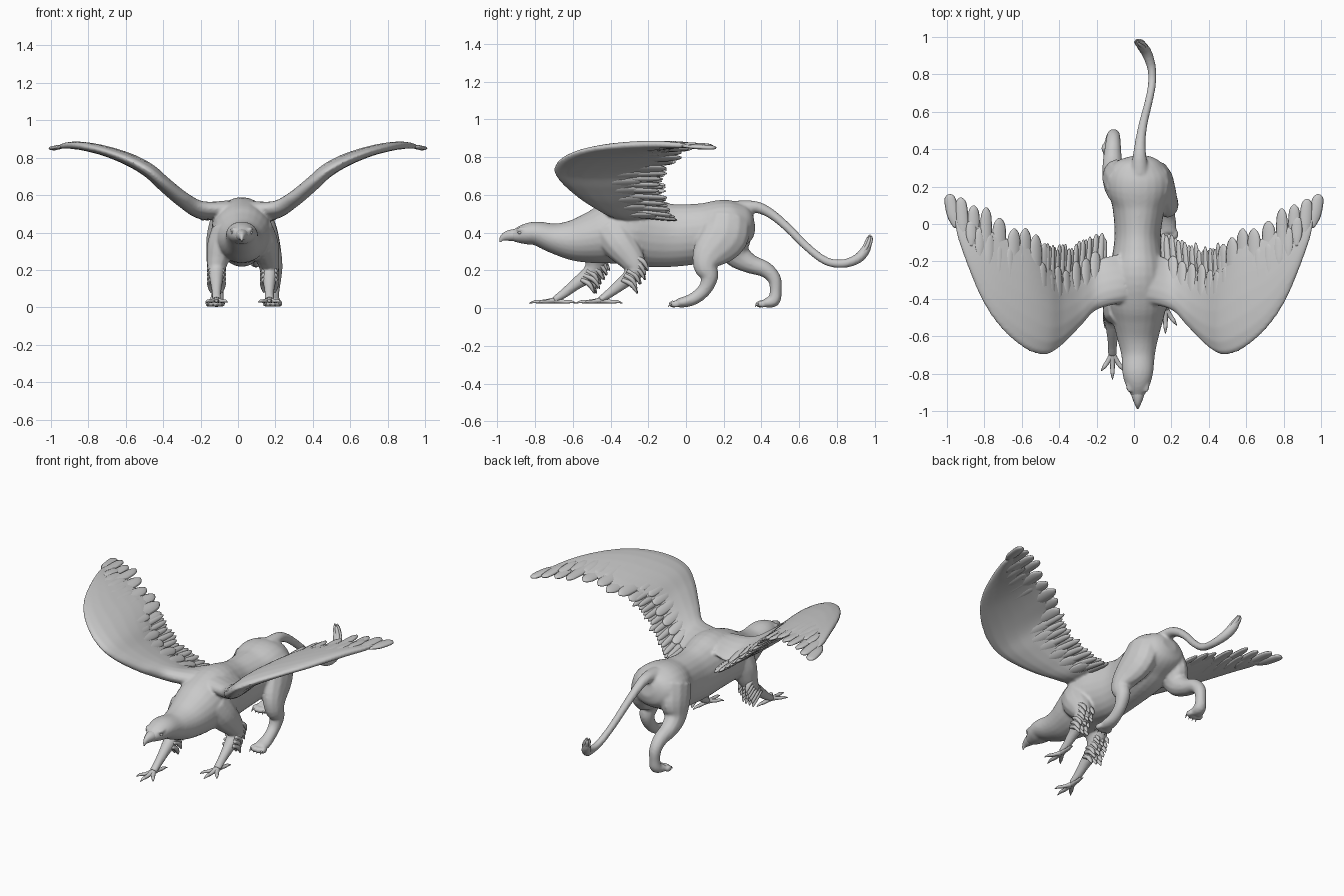
import bpy, bmesh, math, random
from mathutils import Vector, Matrix

random.seed(4)
cube = bpy.data.objects.get("Cube")
if cube:
    bpy.data.objects.remove(cube, do_unlink=True)

GREY = (0.59, 0.59, 0.59, 1)
grey = bpy.data.materials.new("stone grey")
grey.use_nodes = True
grey.diffuse_color = GREY
bsdf = next(n for n in grey.node_tree.nodes if n.type == 'BSDF_PRINCIPLED')
bsdf.inputs["Base Color"].default_value = GREY
bsdf.inputs["Roughness"].default_value = 0.7


def spline(pts, steps):
    """Smooth curve through tuples of any length."""
    p = [pts[0]] + list(pts) + [pts[-1]]
    out = []
    for i in range(1, len(p) - 2):
        for k in range(steps):
            t = k / steps
            out.append(tuple(
                b + 0.5 * t * (c - a + t * (2 * a - 5 * b + 4 * c - d + t * (3 * (b - c) + d - a)))
                for a, b, c, d in zip(p[i - 1], p[i], p[i + 1], p[i + 2])))
    return out + [tuple(pts[-1])]


def loft(bm, rings):
    """Skin a list of closed rings and cap both ends."""
    vs = [[bm.verts.new(v) for v in r] for r in rings]
    n = len(vs[0])
    for a, b in zip(vs, vs[1:]):
        for i in range(n):
            bm.faces.new((a[i], a[(i + 1) % n], b[(i + 1) % n], b[i]))
    bm.faces.new(vs[0][::-1])
    bm.faces.new(vs[-1])


def tube(bm, pts, side=(1, 0, 0), n=12, steps=4):
    """Elliptic tube through (x, y, z, half width, half height)."""
    p = spline(pts, steps)
    rings = []
    for i, q in enumerate(p):
        t = (Vector(p[min(i + 1, len(p) - 1)][:3]) - Vector(p[max(i - 1, 0)][:3])).normalized()
        s = Vector(side)
        s = (s - t * s.dot(t)).normalized()
        u = t.cross(s)
        rings.append([Vector(q[:3]) + s * (max(q[3], .001) * math.cos(a)) + u * (max(q[4], .001) * math.sin(a))
                      for a in (math.tau * k / n for k in range(n))])
    loft(bm, rings)


def ball(bm, pos, size):
    bmesh.ops.create_uvsphere(bm, u_segments=14, v_segments=10, radius=1,
                              matrix=Matrix.Translation(pos) @ Matrix.Diagonal((*size, 1)))


def finish(bm, name, voxel=0):
    bmesh.ops.recalc_face_normals(bm, faces=bm.faces)
    for f in bm.faces:
        f.smooth = True
    me = bpy.data.meshes.new(name)
    bm.to_mesh(me)
    bm.free()
    me.materials.append(grey)
    ob = bpy.data.objects.new(name, me)
    bpy.context.collection.objects.link(ob)
    if voxel:
        m = ob.modifiers.new("blend", 'REMESH')
        m.mode, m.voxel_size, m.use_smooth_shade = 'VOXEL', voxel, True
        s = ob.modifiers.new("soften", 'SMOOTH')
        s.factor, s.iterations = 0.5, 6


# Wing stations: leading edge, feather tip line, half thickness, share of chord that is solid
STATIONS = spline([
    (.04, -.42, .525, .10, -.06, .53, .06, .72), (.20, -.46, .535, .17, -.05, .47, .06, .68),
    (.30, -.56, .585, .27, -.08, .54, .055, .7), (.40, -.66, .665, .38, -.11, .64, .052, .75),
    (.48, -.70, .73, .46, -.10, .73, .05, .8), (.58, -.67, .785, .56, -.02, .79, .045, .86),
    (.70, -.57, .83, .68, .01, .835, .037, .86), (.80, -.43, .855, .79, .09, .86, .032, .8),
    (.88, -.25, .868, .89, .13, .862, .026, .7), (.94, -.08, .865, .99, .16, .85, .017, .65)], 6)
LAST = len(STATIONS) - 1


def wing_frame(i, m):
    """Leading point, tip point, sheet normal, span direction, thickness."""
    q = STATIONS[i]
    a, b = STATIONS[max(i - 1, 0)], STATIONS[min(i + 1, LAST)]
    slope = (b[2] - a[2]) / (b[0] - a[0])
    return (Vector((m * q[0], q[1], q[2])), Vector((m * q[3], q[4], q[5])),
            Vector((-m * slope, 0, 1)).normalized(), Vector((m, 0, slope)).normalized(), q[6])


def wing_core(bm, m):
    rings = []
    for i in range(LAST + 1):
        lead, tip, nor, _, th = wing_frame(i, m)
        ring = []
        for k in range(16):
            a = math.tau * k / 16
            c = (1 - math.cos(a)) / 2
            ring.append(lead.lerp(tip, STATIONS[i][7] * c) + nor * (th * math.sin(a) * (1 - .55 * c)))
        rings.append(ring)
    loft(bm, rings)


def wing_feather(bm, i, m, start, end, lift, width, thick=.009):
    """One flat round-ended feather along the chord; lift is a share of the thickness."""
    lead, tip, nor, span, th = wing_frame(i, m)
    pts = []
    for f, w in ((0, .3), (.3, .9), (.6, 1), (.85, .88), (.95, .6), (1, .15)):
        pos = lead.lerp(tip, start + (end - start) * f) + nor * (th * lift * (1 - .7 * f))
        pts.append((*pos, width * w, thick * (.2 + .8 * w)))
    tube(bm, pts, span, 8, 3)


# Torso, neck and head; flesh of the limbs and tail is blended into it
body = bmesh.new()
tube(body, [(x, y, z, w, h) for y, x, z, w, h in (
    (-.925, .02, .384, .03, .026), (-.895, .02, .386, .047, .04), (-.85, .02, .392, .069, .055),
    (-.79, .02, .395, .083, .064), (-.70, .022, .37, .09, .08), (-.60, .02, .36, .113, .109),
    (-.50, .02, .372, .14, .137), (-.40, .02, .395, .16, .163), (-.28, .02, .41, .16, .18),
    (-.17, .02, .392, .137, .176), (-.05, .02, .385, .124, .165), (.10, .025, .4, .143, .157),
    (.20, .025, .432, .172, .144), (.28, .027, .447, .16, .122), (.335, .03, .46, .11, .09),
    (.36, .03, .465, .05, .045))], n=24)

# Tail
tube(body, [(.03, .27, .53, .05, .04), (.03, .37, .535, .036, .032), (.035, .45, .50, .028, .026),
            (.05, .54, .425, .024, .023), (.075, .64, .325, .022, .022), (.095, .74, .25, .022, .022),
            (.095, .83, .235, .024, .023), (.07, .91, .262, .029, .027), (.04, .955, .315, .028, .025),
            (.02, .975, .375, .012, .012)])

# Front legs, one stepping ahead of the other
tube(body, [(.10, -.40, .42, .085, .11), (.135, -.35, .34, .082, .095), (.16, -.285, .255, .062, .07),
            (.168, -.27, .195, .05, .05), (.168, -.34, .13, .034, .034), (.168, -.41, .075, .025, .025),
            (.168, -.455, .042, .026, .018)])
tube(body, [(-.06, -.44, .40, .085, .11), (-.09, -.46, .32, .078, .085), (-.11, -.475, .245, .058, .063),
            (-.115, -.50, .19, .046, .048), (-.115, -.58, .13, .033, .033), (-.115, -.65, .075, .025, .025),
            (-.115, -.70, .042, .026, .018)])

# Hind legs
tube(body, [(.10, .22, .47, .09, .12), (.135, .20, .38, .083, .13), (.17, .125, .285, .064, .095),
            (.187, .105, .22, .052, .066), (.19, .125, .165, .044, .047), (.187, .10, .10, .037, .037),
            (.185, .05, .055, .036, .034), (.185, 0, .034, .042, .03), (.185, -.045, .027, .042, .024)])
tube(body, [(-.06, .20, .46, .09, .12), (-.09, .24, .37, .08, .11), (-.11, .27, .285, .06, .075),
            (-.115, .34, .235, .052, .052), (-.112, .42, .205, .043, .043), (-.11, .468, .155, .037, .036),
            (-.11, .475, .09, .033, .032), (-.112, .465, .04, .038, .034), (-.12, .42, .027, .043, .026)])
for x, y in ((.185, -.055), (-.122, .405)):
    for k in range(4):
        ball(body, (x + (k - 1.5) * .025, y - (.012 if k in (1, 2) else 0), .021), (.016, .027, .02))

for m in (-1, 1):
    wing_core(body, m)
    ball(body, (.02 + m * .045, -.865, .418), (.018, .038, .011))
finish(body, "body", .008)

# Hooked beak
beak = bmesh.new()
tube(beak, [(.02, -.88, .387, .04, .034), (.02, -.92, .386, .033, .031), (.02, -.955, .38, .02, .024),
            (.02, -.977, .366, .009, .013), (.02, -.983, .35, .003, .004)])
finish(beak, "beak")

eyes = bmesh.new()
for m in (-1, 1):
    ball(eyes, (.02 + m * .05, -.88, .4), (.009, .012, .008))
finish(eyes, "eyes")

# Talons: three toes ahead, one behind, each with a claw
for name, x, y in (("left_talons", .168, -.455), ("right_talons", -.115, -.70)):
    bm = bmesh.new()
    for ang, ln in ((-35, .10), (0, .125), (35, .10), (172, .115)):
        d = Vector((math.sin(math.radians(ang)), -math.cos(math.radians(ang)), 0))
        side = (-d.y, d.x, 0)
        tube(bm, [(x + d.x * ln * f, y + d.y * ln * f, z, r, r * .8) for f, z, r in (
            (0, .04, .02), (.3, .036, .014), (.6, .033, .012), (.8, .034, .01), (1.05, .026, .002))],
            side, 8, 3)
    finish(bm, name)

# Claws of the hind paws
claws = bmesh.new()
for x, y in ((.185, -.075), (-.122, .385)):
    for k in range(4):
        cx = x + (k - 1.5) * .025
        tube(claws, [(cx, y + .01, .024, .007, .007), (cx, y - .008, .02, .005, .006),
                     (cx, y - .02, .006, .001, .001)], n=6, steps=3)
finish(claws, "paw_claws")

# Shaggy overlapping feathers behind the front legs
for name, x, y, z in (("left_leg_feathers", .168, -.26, .27), ("right_leg_feathers", -.115, -.475, .27)):
    bm = bmesh.new()
    for row in range(6):
        for k in (-1, 0, 1):
            bx, by, bz = x + k * .026, y - row * .014, z - row * .024
            ln = random.uniform(.05, .075)
            tube(bm, [(bx, by - .01, bz, .016, .012), (bx + k * .004, by + ln * .5, bz - .02, .021, .014),
                      (bx + k * .004, by + ln * .85, bz - .05, .014, .009),
                      (bx + k * .004, by + ln, bz - .072, .003, .003)], n=8, steps=3)
    finish(bm, name)

# Tuft at the tail tip
tuft = bmesh.new()
for k in range(6):
    a = math.tau * k / 6
    dx, dy = math.cos(a) * .015, math.sin(a) * .012
    tube(tuft, [(.06 + dx, .925 + dy, .28, .012, .01), (.04 + dx, .957 + dy, .325, .014, .011),
                (.022 + dx * .8, .972 + dy, .365, .01, .008),
                (.015 + dx * .5, .975 + dy * .6, .39 - .006 * (k % 3), .002, .002)], n=8, steps=3)
finish(tuft, "tail_tuft")

# Feathers of each wing: narrow inner row, broad outer fan, and two covert rows on each face
for side, m in (("left", 1), ("right", -1)):
    bm = bmesh.new()
    for i in range(5, 25):
        wing_feather(bm, i, m, .3, random.uniform(.93, 1.01), -.3 * (i % 2), .019, .011)
    finish(bm, side + "_inner_feathers")
    bm = bmesh.new()
    for n, i in enumerate((25, 28, 31, 34, 38, 42, 46, 50, LAST)):
        wing_feather(bm, i, m, .25, random.uniform(.95, 1), .3 * (n % 2) - .15, .042 if i < 40 else .034, .013)
    finish(bm, side + "_outer_feathers")
    bm = bmesh.new()
    for start, end, step, width in ((.2, .5, 2, .022), (.4, .76, 3, .03)):
        for i in range(8, LAST - 4, step):
            for lift in (.55, -.55):
                wing_feather(bm, i, m, start, end + random.uniform(-.04, .04), lift, width)
    finish(bm, side + "_covert_feathers")
